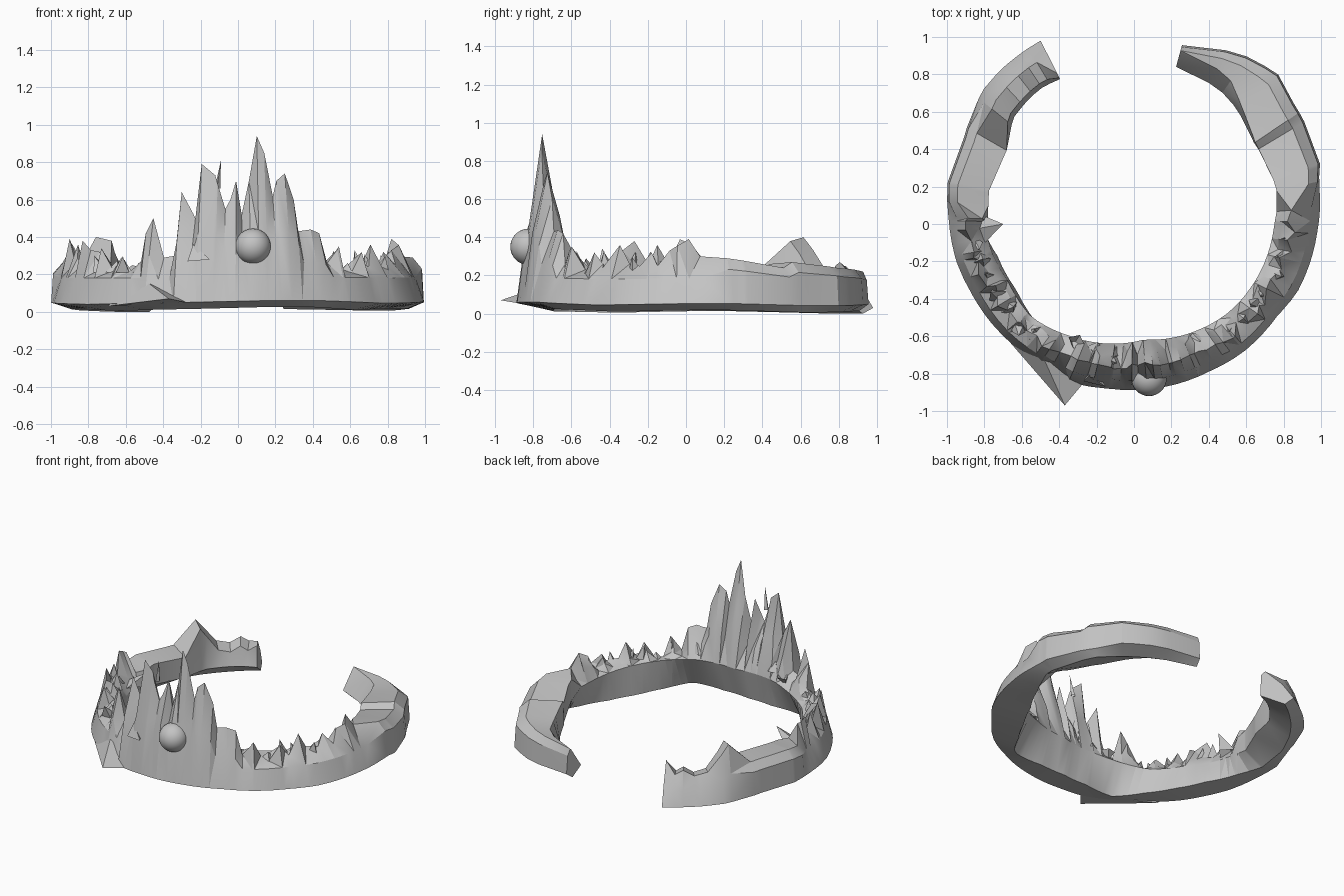
import bpy
import bmesh
import random
from math import sin, cos, radians
from mathutils import Vector

random.seed(7)
default_cube = bpy.data.objects.get("Cube")
if default_cube:
    bpy.data.objects.remove(default_cube, do_unlink=True)

# Single plain metal colour
metal = bpy.data.materials.new("plain_grey")
metal.use_nodes = True
grey = (0.55, 0.55, 0.55, 1.0)
metal.diffuse_color = grey
metal.node_tree.nodes["Principled BSDF"].inputs["Base Color"].default_value = grey


def add_object(name, bm, smooth_angle=25):
    """Turn a bmesh into a named, shaded object."""
    bmesh.ops.recalc_face_normals(bm, faces=bm.faces[:])
    mesh = bpy.data.meshes.new(name)
    bm.to_mesh(mesh)
    bm.free()
    mesh.materials.append(metal)
    obj = bpy.data.objects.new(name, mesh)
    bpy.context.collection.objects.link(obj)
    bpy.ops.object.select_all(action="DESELECT")
    obj.select_set(True)
    bpy.context.view_layer.objects.active = obj
    bpy.ops.object.shade_smooth_by_angle(angle=radians(smooth_angle))
    return obj


def sample(table, angle):
    """Linear interpolation in a list of (angle, value) pairs."""
    if angle <= table[0][0]:
        return table[0][1]
    for (a, va), (b, vb) in zip(table, table[1:]):
        if angle <= b:
            return va + (vb - va) * (angle - a) / (b - a)
    return table[-1][1]


def polar(angle, radius, z):
    """Angle is measured from the front, positive towards the left side."""
    a = radians(angle)
    return Vector((radius * sin(a), -radius * cos(a), z))


def mix(a, b, t):
    return a + (b - a) * t


# Plan outline and height tables, all by angle around the band
OUTER = [(-153, 1.1), (-140, 1.09), (-132, 1.08), (-117, 1.02), (-102, 1.02),
         (-91, .99), (-78, .97), (-67, .945), (-49, .92), (-34, .9), (-18, .905),
         (-8, .89), (11, .886), (27, .885), (41, .9), (57, .91), (68, .947),
         (87, .98), (104, 1.02), (108, 1.045), (127, 1.07), (136, 1.11),
         (146, 1.08), (165, .99)]
INNER = [(-153, .87), (-145, .88), (-132, .86), (-119, .78), (-106, .8),
         (-94, .78), (-83, .786), (-66, .74), (-48, .74), (-30, .69), (5, .62),
         (30, .66), (46, .69), (65, .716), (90, .75), (101, .784), (111, .78),
         (125, .774), (144, .844), (165, .87)]
INNER_BULGE = [(-153, .1), (-105, .1), (-85, .15), (-48, .18), (-20, .23), (30, .25),
               (65, .22), (95, .19), (108, .1), (165, .08)]
# The lowest edge runs in straight chords between four corners
KEEL = [(-153, 1.04), (-105, .93), (-92, .83), (-77, .75), (-61, .72), (-45, .74),
        (-30, .8), (-15, .715), (0, .69), (15, .715), (32, .8), (45, .735),
        (61, .71), (77, .735), (92, .82), (105, .95), (127, 1.02), (165, .94)]
LOW_EDGE = [(-153, .03), (-100, .05), (-60, .04), (-20, .05), (10, .06), (30, .06),
            (60, .045), (100, .055), (130, .04), (165, .05)]
CREST = [(-153, .27), (-149, .22), (-146, .25), (-142, .21), (-137, .23), (-129, .4),
         (-120, .25), (-103, .26), (-97, .25), (-92, .36), (-88, .39), (-84, .26),
         (-80, .36), (-77, .25), (-72, .38), (-66, .32), (-63, .23), (-59, .34),
         (-55, .22), (-50, .29), (-45, .22), (-41, .27), (-37, .42), (-34, .5),
         (-30, .29), (-25.5, .3), (-22.5, .64), (-17, .5), (-14.5, .79), (-9, .73),
         (-5, .55), (-3, .6), (-.8, .7), (1.5, .52), (4.5, .7), (7.6, .94),
         (10.5, .85), (14, .62), (15.5, .7), (19, .74), (23, .6), (25, .43),
         (30, .44), (34, .42), (37, .26), (42, .35), (46, .23), (49, .21), (54, .32),
         (58, .24), (64, .36), (68, .26), (73, .25), (77, .32), (80, .25),
         (84, .33), (91, .39), (95, .3), (103, .29), (107, .28),
         (121, .24), (124, .27), (140, .24), (152, .23), (165, .22)]
# How far the upper inner edge of the left end stands back from the lower one
SETBACK = [(120, 0), (138, .03), (148, .09), (165, .08)]


def section(angle):
    """Closed cross-section of the band at an angle."""
    ro, ri = sample(OUTER, angle), sample(INNER, angle)
    top, bulge, low = (sample(t, angle) for t in (CREST, INNER_BULGE, LOW_EDGE))
    if angle < -122:
        # right end: outer wall slopes straight up to the ridge
        share = .85 if angle < -150 else .4
        ridge = (mix(ro, ri, share), top)
        rim = (mix(ro, ri, share * .4), mix(low, top, .5))
        inner = (mix(ridge[0], ri, .8), top - .02)
    elif angle < -95 or angle > 100:
        # flat-topped stretches with a bevelled outer rim
        rim = (ro - .01, top * .8)
        ridge = (mix(ro, ri, .25), top)
        inner = (ri + sample(SETBACK, angle), top - .01)
    else:
        # flame-like wall leaning towards a thin ridge
        front = abs(angle) < 36
        share = random.uniform(.44, .56) if front else random.uniform(.4, .72)
        ridge = (mix(ro, ri, share), top)
        if front:
            rim = (ro - .05, min(.42, top * .6))
        else:
            rim = (mix(ro, ri, .2), mix(low, .24, .7))
        inner = (mix(ri, ridge[0], random.uniform(.25, .6)),
                 mix(bulge, top, random.uniform(.3, .55)))
    keel = (sample(KEEL, angle), max(low - .035, 0))
    ring = [keel, (ro, low), rim, ridge, inner, (ri, bulge)]
    return [polar(angle, r, z) for r, z in ring]


# Main open band
bm = bmesh.new()
angles = sorted({a for table in (OUTER, CREST) for a, _ in table})
stations = [angles[0]]
for a in angles[1:]:
    if a - stations[-1] > .9:
        stations.append(a)
rings = [[bm.verts.new(p) for p in section(a)] for a in stations]
for ring_a, ring_b in zip(rings, rings[1:]):
    for i in range(len(ring_a)):
        j = (i + 1) % len(ring_a)
        bm.faces.new((ring_a[i], ring_a[j], ring_b[j], ring_b[i]))
bm.faces.new(rings[0])
bm.faces.new(rings[-1][::-1])
long_faces = [f for f in bm.faces if len(f.verts) == 4]
bmesh.ops.triangulate(bm, faces=long_faces)
add_object("crown_band", bm)


def add_shard(bm, angle, radius, base, top, width, depth, lean=0.0, twist=0.0):
    """Open-footed four-sided splinter standing in the band."""
    corners = [polar(angle + da, radius + dr, base) for da, dr in
               ((-width, 0), (0, depth), (width, 0), (0, -depth))]
    foot = [bm.verts.new(p) for p in corners]
    tip = bm.verts.new(polar(angle + twist, radius + lean, top))
    for i in range(4):
        bm.faces.new((foot[i], foot[(i + 1) % 4], tip))


# Small splinters along both jagged sides
bm = bmesh.new()
for side in (-1, 1):
    for k in range(7):
        angle = side * (42 + k * 7) + random.uniform(-1, 1)
        ro, ri = sample(OUTER, angle), sample(INNER, angle)
        add_shard(bm, angle, mix(ri, ro, random.uniform(.3, .45)), .21,
                  random.uniform(.26, .34), random.uniform(2.5, 3.5), .05,
                  random.uniform(-.04, .04), random.uniform(-3, 3))
add_object("side_splinters", bm, 10)

# Ridges rising up the inside of the front
bm = bmesh.new()
for k in range(7):
    angle = -26 + k * 9
    top = sample(CREST, angle)
    add_shard(bm, angle, .7, .28, top * random.uniform(.6, .85),
              4, .04, .02, random.uniform(-2, 2))
add_object("inner_front_ridges", bm, 10)

# Thin hooked spikes near the middle, and the inward spur on the right side
bm = bmesh.new()
add_shard(bm, -8.5, .74, .66, .81, 1.2, .02, .01, 1.5)
add_shard(bm, -88, .8, .18, .28, 5, .07, -.1, -2)
add_object("hooked_spikes", bm, 10)


def add_tetra(bm, points):
    verts = [bm.verts.new(p) for p in points]
    for skip in range(4):
        bm.faces.new([v for i, v in enumerate(verts) if i != skip])


# Broken plate jutting out at the front right, and a chip beside it
bm = bmesh.new()
add_tetra(bm, [(-.37, -.97, .07), (-.27, -.85, .05), (-.7, -.59, .03), (-.5, -.68, .17)])
add_tetra(bm, [(-.27, -.84, .27), (-.24, -.81, .36), (-.15, -.87, .28), (-.22, -.75, .3)])
add_object("jutting_plate", bm, 10)

# Round front gem
bm = bmesh.new()
bmesh.ops.create_uvsphere(bm, u_segments=32, v_segments=16, radius=.095)
bmesh.ops.translate(bm, verts=bm.verts[:], vec=(.08, -.825, .35))
add_object("front_gem", bm, 60)
